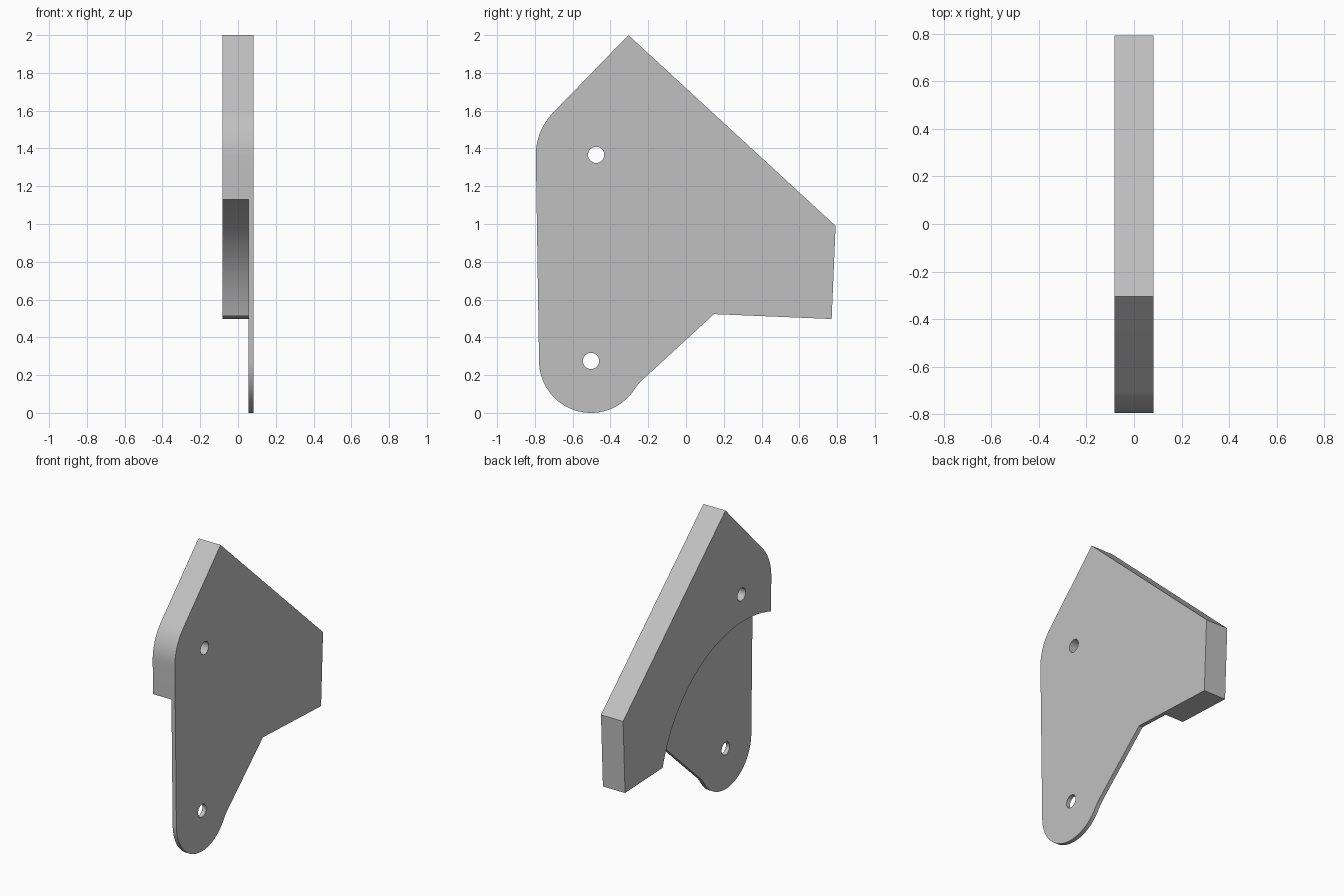
import bpy, bmesh
from math import cos, sin, radians, pi
from mathutils import Matrix

cube = bpy.data.objects.get("Cube")
if cube:
    bpy.data.objects.remove(cube, do_unlink=True)

HALF = 0.083                # half of the full thickness
PLATE_INNER = 0.055         # inner face of the thin plate
UPPER = (-0.476, 1.366)     # upper hole centre (y, z)
LOWER = (-0.503, 0.275)     # lower hole centre (y, z)

grey = bpy.data.materials.new("plain_grey")
grey.use_nodes = True
colour = (0.53, 0.53, 0.53, 1)
grey.diffuse_color = colour
grey.node_tree.nodes["Principled BSDF"].inputs["Base Color"].default_value = colour


def arc(centre, radius, start, end, steps):
    """Points along an arc in the y-z plane, angles in degrees."""
    angles = [radians(start + (end - start) * i / steps) for i in range(steps + 1)]
    return [(centre[0] + radius * cos(a), centre[1] + radius * sin(a)) for a in angles]


def finish(name, bm):
    bmesh.ops.recalc_face_normals(bm, faces=bm.faces)
    mesh = bpy.data.meshes.new(name)
    bm.to_mesh(mesh)
    bm.free()
    mesh.materials.append(grey)
    obj = bpy.data.objects.new(name, mesh)
    bpy.context.collection.objects.link(obj)
    return obj


def prism(name, outline, x0, x1):
    bm = bmesh.new()
    face = bm.faces.new([bm.verts.new((x0, y, z)) for y, z in outline])
    side = bmesh.ops.extrude_face_region(bm, geom=[face])
    verts = [v for v in side["geom"] if isinstance(v, bmesh.types.BMVert)]
    bmesh.ops.translate(bm, verts=verts, vec=(x1 - x0, 0, 0))
    return finish(name, bm)


def cylinder(name, centre, radius, x0, x1, sides):
    bm = bmesh.new()
    place = Matrix.Translation(((x0 + x1) / 2, *centre)) @ Matrix.Rotation(pi / 2, 4, "Y")
    bmesh.ops.create_cone(bm, cap_ends=True, segments=sides, radius1=radius,
                          radius2=radius, depth=x1 - x0, matrix=place)
    return finish(name, bm)


# Full-thickness bracket outline, clockwise from the top corner
outline = [(-0.305, 2.0), (0.792, 0.99), (0.771, 0.497), (0.148, 0.523),
           (-0.238, 0.168), (-0.256, 0.149)]
outline += arc(LOWER, 0.275, -33, -180, 40)
outline += arc(UPPER, 0.319, 180, 135, 14)
bracket = prism("bracket", outline, -HALF, HALF)

# Round clearance that leaves only the thin plate, and the two pin holes
cutters = [cylinder("clearance_cutter", LOWER, 0.903, -0.3, PLATE_INNER, 160)]
for label, centre in (("upper", UPPER), ("lower", LOWER)):
    cutters.append(cylinder(label + "_hole_cutter", centre, 0.043, -0.4, 0.4, 40))

bpy.ops.object.select_all(action="DESELECT")
bracket.select_set(True)
bpy.context.view_layer.objects.active = bracket
for cutter in cutters:
    cutter.hide_render = True
    cut = bracket.modifiers.new(cutter.name, "BOOLEAN")
    cut.operation = "DIFFERENCE"
    cut.solver = "EXACT"
    cut.object = cutter
    bpy.ops.object.modifier_apply(modifier=cut.name)
    bpy.data.objects.remove(cutter, do_unlink=True)

bpy.ops.object.shade_smooth_by_angle(angle=radians(15))
